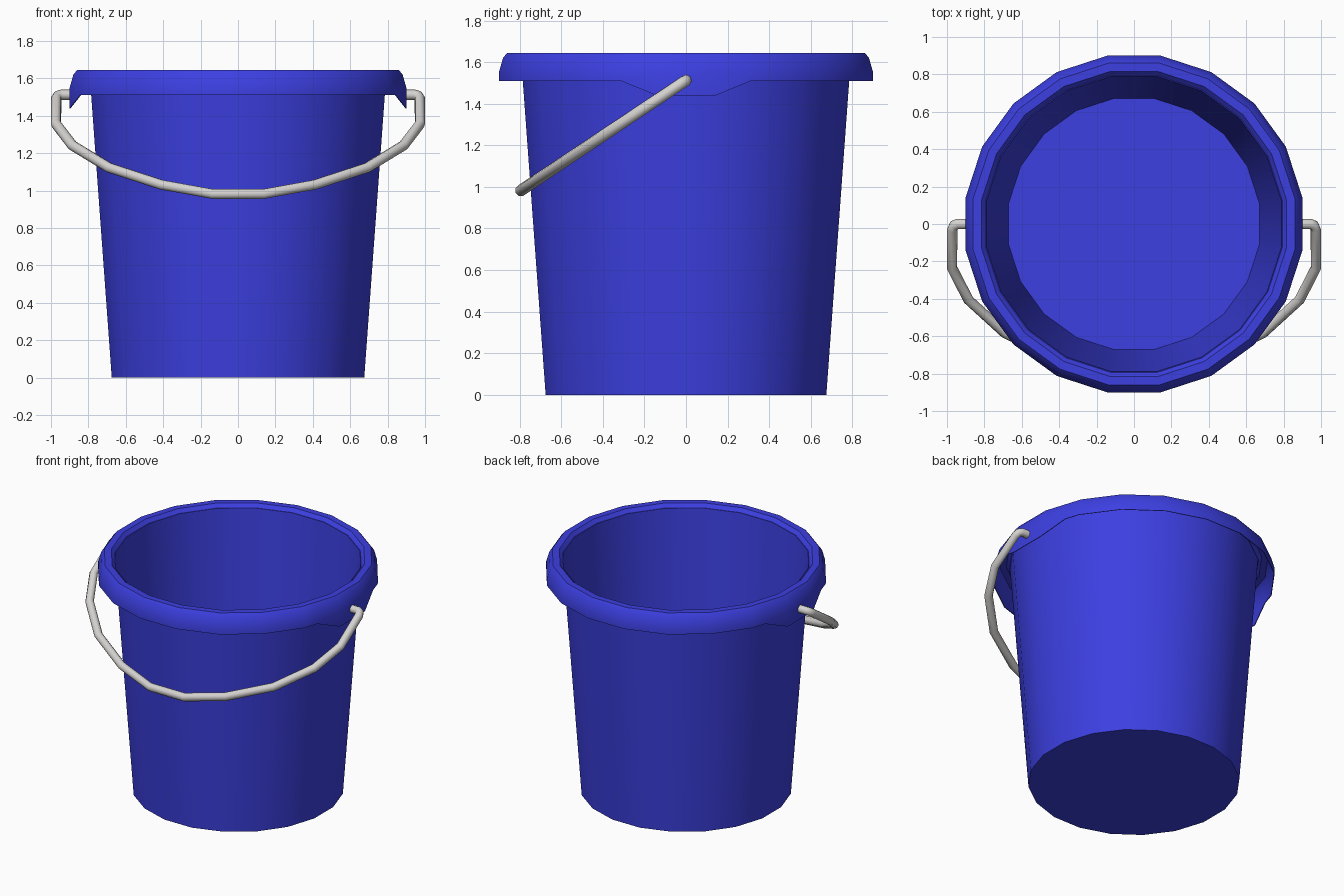
import bpy
import bmesh
from math import sin, cos, radians
from mathutils import Vector

if "Cube" in bpy.data.objects:
    bpy.data.objects.remove(bpy.data.objects["Cube"], do_unlink=True)

SIDES = 20
STEP = 360 / SIDES
FLAT = cos(radians(STEP / 2))  # flat-to-corner ratio of the polygon


def material(name, color, roughness):
    mat = bpy.data.materials.new(name)
    mat.use_nodes = True
    mat.diffuse_color = color
    bsdf = mat.node_tree.nodes["Principled BSDF"]
    bsdf.inputs["Base Color"].default_value = color
    bsdf.inputs["Roughness"].default_value = roughness
    return mat


blue = material("blue plastic", (0.045, 0.05, 0.75, 1), 0.5)
grey = material("light grey metal", (0.66, 0.65, 0.63, 1), 0.5)


def activate(obj):
    bpy.ops.object.select_all(action="DESELECT")
    obj.select_set(True)
    bpy.context.view_layer.objects.active = obj


def corner(i):
    a = radians(STEP * (i + 0.5))
    return Vector((cos(a), sin(a))) / FLAT


def lathe(name, profile, columns, floor=False, drop=None):
    """Sweep (radius, z) points around the columns; drop lowers the first ring."""
    bm = bmesh.new()
    rings = []
    for k, (r, z) in enumerate(profile):
        ring = []
        for c in columns:
            low = drop(c) if drop and k == 0 else 0
            ring.append(bm.verts.new((c.x * r, c.y * r, z - low)))
        rings.append(ring)
    n = len(columns)
    for lower, upper in zip(rings, rings[1:]):
        for i in range(n):
            j = (i + 1) % n
            bm.faces.new((lower[i], lower[j], upper[j], upper[i]))
    if floor:
        bm.faces.new(rings[0][::-1])
    mesh = bpy.data.meshes.new(name)
    bm.to_mesh(mesh)
    bm.free()
    obj = bpy.data.objects.new(name, mesh)
    bpy.context.collection.objects.link(obj)
    mesh.materials.append(blue)
    # Thin plastic shell
    activate(obj)
    shell = obj.modifiers.new("shell", "SOLIDIFY")
    shell.thickness = 0.005
    shell.offset = -1
    bpy.ops.object.modifier_apply(modifier=shell.name)
    bpy.ops.object.shade_smooth_by_angle(angle=radians(30))
    return obj


# Tapered body with a flat floor
corners = [corner(i) for i in range(SIDES)]
lathe("bucket_body", [(0.675, 0), (0.793, 1.62)], corners, floor=True)

# Rim columns, with extra ones where the side tabs begin
rim_columns = []
for i in range(SIDES):
    a, b = corner(i), corner(i + 1)
    rim_columns.append(a)
    if i in (0, SIDES // 2):
        rim_columns.append(a.lerp(b, 0.63))
    elif i in (SIDES // 2 - 2, SIDES - 2):
        rim_columns.append(a.lerp(b, 0.37))


def tab_drop(c):
    return 0.07 if abs(c.y) < 0.2 else 0


# Rolled rim, open underneath, with a tab at each handle end
rim_profile = [(0.9, 1.51), (0.9, 1.55), (0.88, 1.62), (0.86, 1.645),
               (0.815, 1.645), (0.793, 1.62)]
lathe("bucket_rim", rim_profile, rim_columns, drop=tab_drop)

# Wire handle: half a path in its tilted plane, (x, distance along tilt)
half = [(0.885, 0), (0.945, 0), (0.964, 0.01), (0.972, 0.035), (0.972, 0.285),
        (0.885, 0.49), (0.69, 0.705), (0.41, 0.87), (0.135, 0.96)]
path = half + [(-x, s) for x, s in reversed(half)]
tilt = Vector((0, -0.795, -0.53)) / 0.96
pivot = Vector((0, 0, 1.512))

curve = bpy.data.curves.new("handle", "CURVE")
curve.dimensions = "3D"
curve.bevel_depth = 0.028
curve.bevel_resolution = 2
curve.use_fill_caps = True
spline = curve.splines.new("POLY")
spline.points.add(len(path) - 1)
for point, (x, s) in zip(spline.points, path):
    point.co = (*(pivot + tilt * s + Vector((x, 0, 0))), 1)
handle = bpy.data.objects.new("handle", curve)
bpy.context.collection.objects.link(handle)
curve.materials.append(grey)
activate(handle)
bpy.ops.object.convert(target="MESH")
bpy.ops.object.shade_smooth_by_angle(angle=radians(50))
